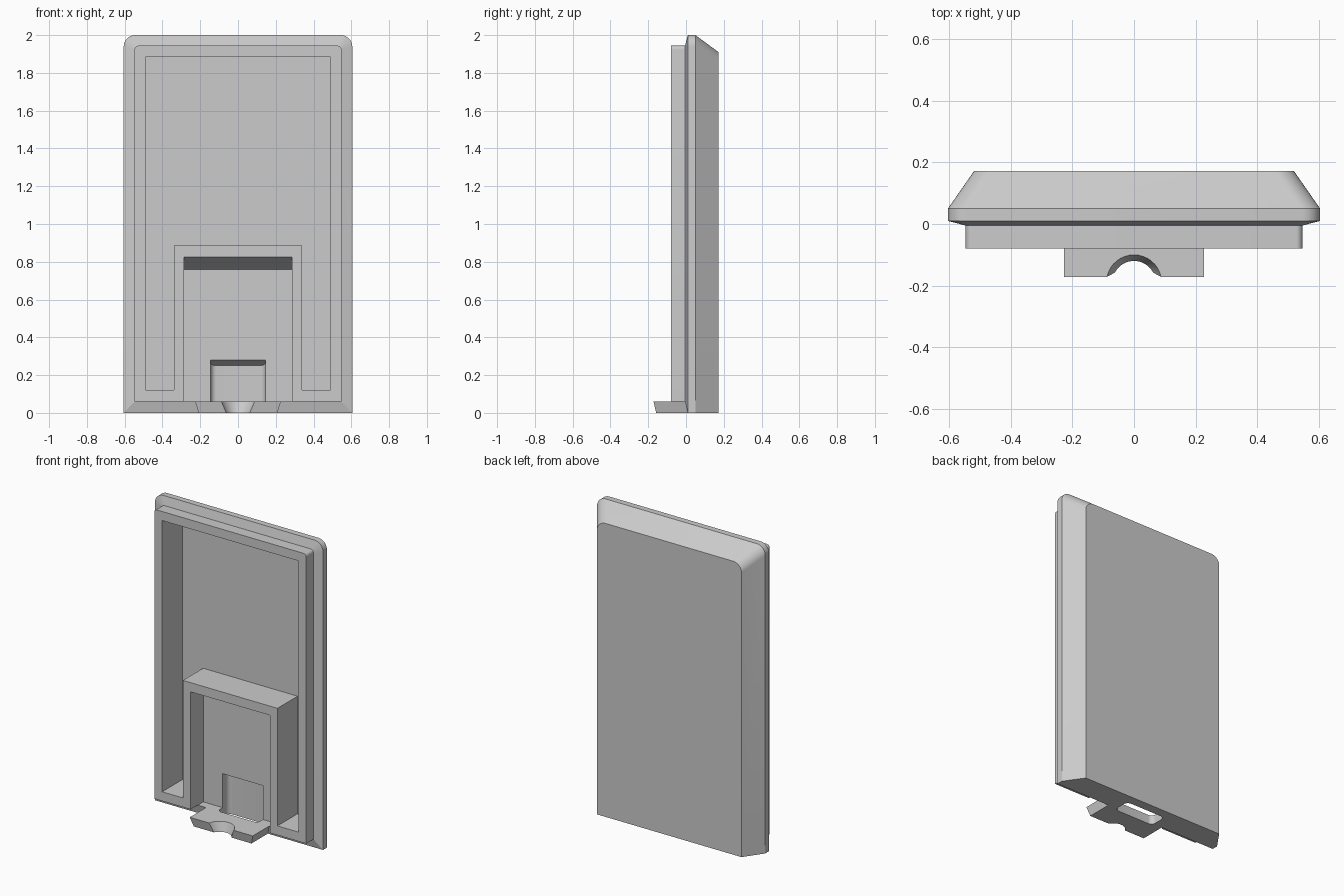
import bpy, bmesh
from math import sin, cos, radians, sqrt, asin
from mathutils import Vector

cube = bpy.data.objects.get("Cube")
if cube:
    bpy.data.objects.remove(cube, do_unlink=True)

GREY = (0.6, 0.6, 0.6, 1)
mat = bpy.data.materials.new("plain grey")
mat.use_nodes = True
mat.diffuse_color = GREY
mat.node_tree.nodes["Principled BSDF"].inputs["Base Color"].default_value = GREY


def loft(name, rings):
    """Closed solid through rings that have equal point counts."""
    bm = bmesh.new()
    loops = [[bm.verts.new(p) for p in ring] for ring in rings]
    n = len(loops[0])
    for a, b in zip(loops, loops[1:]):
        for i in range(n):
            j = (i + 1) % n
            bm.faces.new((a[i], a[j], b[j], b[i]))
    bm.faces.new(loops[0][::-1])
    bm.faces.new(loops[-1])
    bmesh.ops.recalc_face_normals(bm, faces=bm.faces)
    mesh = bpy.data.meshes.new(name)
    bm.to_mesh(mesh)
    bm.free()
    mesh.materials.append(mat)
    obj = bpy.data.objects.new(name, mesh)
    bpy.context.collection.objects.link(obj)
    return obj


def arc(cx, cy, r, start, end, steps=8):
    angles = [radians(start + (end - start) * i / steps) for i in range(steps + 1)]
    return [(cx + r * cos(a), cy + r * sin(a)) for a in angles]


def arch(y, half, low, high, r):
    """Upright outline with rounded top corners and a square foot."""
    pts = [(-half, low), (half, low)]
    pts += arc(half - r, high - r, r, 0, 90)
    pts += arc(r - half, high - r, r, 90, 180)
    return [Vector((x, y, z)) for x, z in pts]


def combine(target, other, operation):
    mod = target.modifiers.new(operation.lower(), "BOOLEAN")
    mod.operation = operation
    mod.solver = "EXACT"
    mod.object = other
    other.hide_render = True
    bpy.context.view_layer.objects.active = target
    bpy.ops.object.modifier_apply(modifier=mod.name)
    bpy.data.objects.remove(other, do_unlink=True)


# Cover: raised lip, bevelled rim and tapered back
cover = loft("cover_shell", [
    arch(-0.08, 0.547, 0.06, 1.944, 0.02),
    arch(-0.005, 0.547, 0.06, 1.944, 0.02),
    arch(0.01, 0.605, 0, 2, 0.06),
    arch(0.05, 0.605, 0, 2, 0.06),
    arch(0.172, 0.52, 0, 1.91, 0.06),
])


# Foot tab with a tapered round notch
def tab_ring(z, half, front, r):
    mid = -0.19
    a = 90 - asin(sqrt(r * r - (front - mid) ** 2) / r) * 180 / 3.14159265
    pts = [(half, 0.03), (-half, 0.03), (-half, front)]
    pts += arc(0, mid, r, 180 - a, a, 16) + [(half, front)]
    return [Vector((x, y, z)) for x, y in pts]


tab = loft("foot_tab", [tab_ring(0, 0.208, -0.158, 0.07),
                        tab_ring(0.06, 0.227, -0.172, 0.09)])
combine(cover, tab, "UNION")

# Deep pocket that wraps around the inner frame
half_u = [(0.34, 0.885), (0.34, 0.12), (0.49, 0.12), (0.49, 1.885)]
u_shape = half_u + [(-x, z) for x, z in reversed(half_u)]
pocket = loft("pocket_cutter", [[Vector((x, y, z)) for x, z in u_shape]
                                for y in (-0.3, 0.127)])
combine(cover, pocket, "DIFFERENCE")

# Shallow channel with a sloping ceiling, open at the foot
side = [(-0.3, 0.0595), (0.05, 0.0595), (0.05, 0.76), (-0.3, 0.935)]
channel = loft("channel_cutter", [[Vector((x, y, z)) for y, z in side]
                                  for x in (-0.285, 0.285)])
combine(cover, channel, "DIFFERENCE")

# Rounded slot through the foot, running up into the channel floor
W, FRONT, BACK, R = 0.145, -0.005, 0.11, 0.03
plan = (arc(W - R, BACK - R, R, 0, 90) + arc(R - W, BACK - R, R, 90, 180)
        + arc(R - W, FRONT + R, R, 180, 270) + arc(W - R, FRONT + R, R, 270, 360))
slot = loft("slot_cutter", [[Vector((x, y, -0.1)) for x, y in plan],
                            [Vector((x, y, 0.305 - y / 2)) for x, y in plan]])
combine(cover, slot, "DIFFERENCE")

# Smooth rounded corners, crisp edges elsewhere
bpy.ops.object.select_all(action="DESELECT")
cover.select_set(True)
bpy.context.view_layer.objects.active = cover
bpy.ops.object.shade_smooth_by_angle(angle=radians(20))
